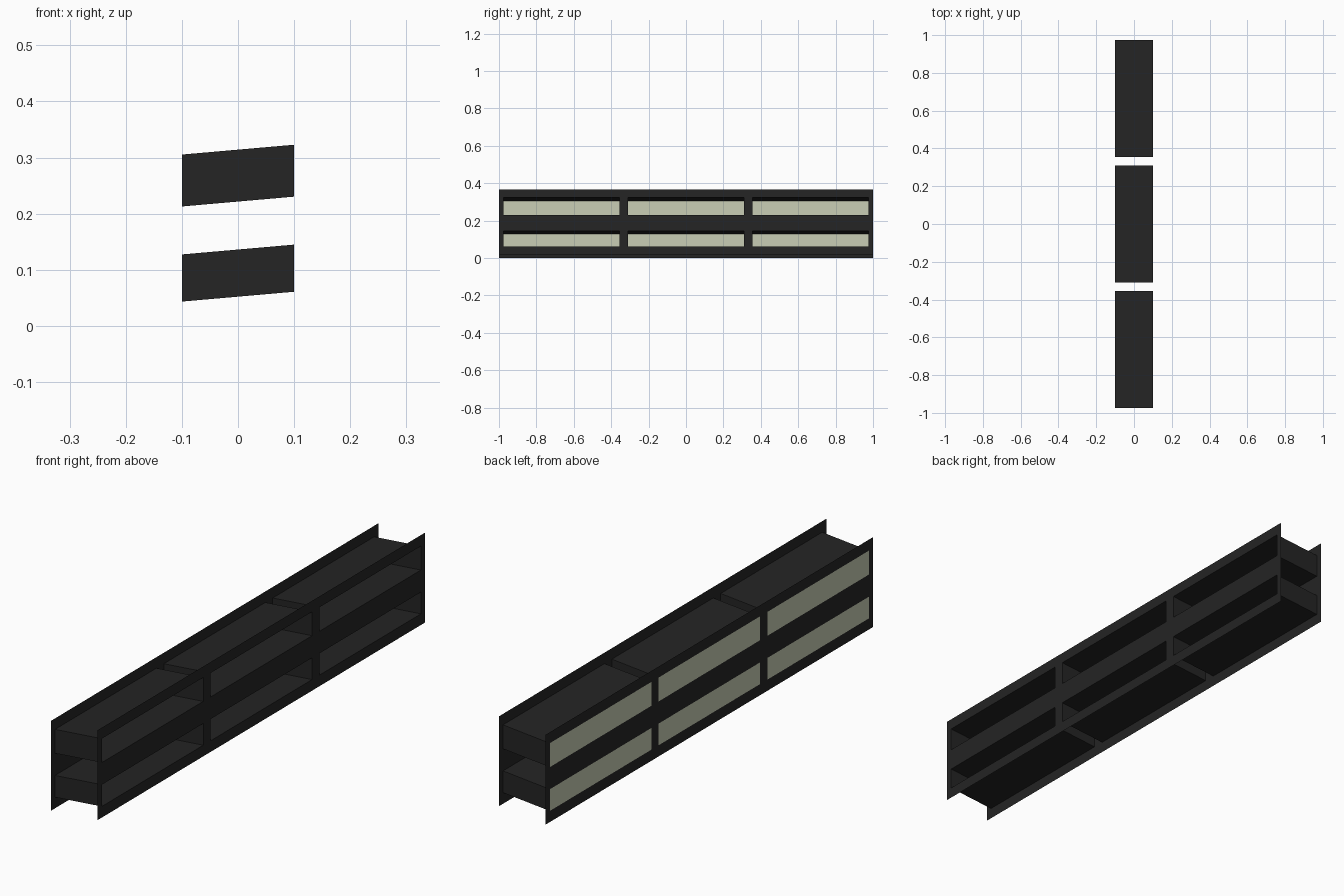
import bpy, bmesh

default = bpy.data.objects.get("Cube")
if default:
    bpy.data.objects.remove(default, do_unlink=True)


def make_material(name, rgb):
    mat = bpy.data.materials.new(name)
    mat.use_nodes = True
    mat.diffuse_color = (*rgb, 1)
    mat.node_tree.nodes["Principled BSDF"].inputs["Base Color"].default_value = (*rgb, 1)
    return mat


black = make_material("black_metal", (0.018, 0.018, 0.018))
cream = make_material("cream_diffuser", (0.58, 0.61, 0.46))

HALF = 0.1                # half depth of the fixture
SLOPE = 0.0175 / 0.2      # everything rises towards +x
BAYS = [(-0.975, -0.355), (-0.31, 0.31), (0.355, 0.975)]
ROWS = [(0.052, 0.136), (0.2215, 0.314)]
Z_LOW, Z_HIGH = 0.009, 0.3565


def sheet_object(name, quads, mat):
    """Thin sheet-metal object from quads, sheared to the common slope."""
    bm = bmesh.new()
    for quad in quads:
        bm.faces.new([bm.verts.new((x, y, z + SLOPE * x)) for x, y, z in quad])
    bmesh.ops.remove_doubles(bm, verts=bm.verts, dist=0.0001)
    mesh = bpy.data.meshes.new(name)
    bm.to_mesh(mesh)
    bm.free()
    mesh.materials.append(mat)
    obj = bpy.data.objects.new(name, mesh)
    bpy.context.collection.objects.link(obj)
    return obj


def upright(x, y0, y1, z0, z1):
    """Quad across the depth axis, facing away from the centre."""
    quad = [(x, y0, z0), (x, y1, z0), (x, y1, z1), (x, y0, z1)]
    return quad if x > 0 else quad[::-1]


# Side panels: grid of cells with the window cells left open
y_cuts = [-1] + [y for bay in BAYS for y in bay] + [1]
z_cuts = [Z_LOW] + [z for row in ROWS for z in row] + [Z_HIGH]
for side, x in (("left", HALF), ("right", -HALF)):
    cells = []
    for i, (y0, y1) in enumerate(zip(y_cuts, y_cuts[1:])):
        for j, (z0, z1) in enumerate(zip(z_cuts, z_cuts[1:])):
            if not (i % 2 and j % 2):
                cells.append(upright(x, y0, y1, z0, z1))
    sheet_object(f"{side}_panel", cells, black)

# Open ducts joining the windows, each closed by a diffuser on the -x side
for r, (z0, z1) in enumerate(ROWS):
    for b, (y0, y1) in enumerate(BAYS):
        ring = [(y0, z0), (y1, z0), (y1, z1), (y0, z1)]
        walls = []
        for (ya, za), (yb, zb) in zip(ring, ring[1:] + ring[:1]):
            walls.append([(-HALF, ya, za), (-HALF, yb, zb),
                          (HALF, yb, zb), (HALF, ya, za)])
        sheet_object(f"duct_{r}_{b}", walls, black)
        sheet_object(f"diffuser_{r}_{b}", [upright(-HALF, y0, y1, z0, z1)], cream)
